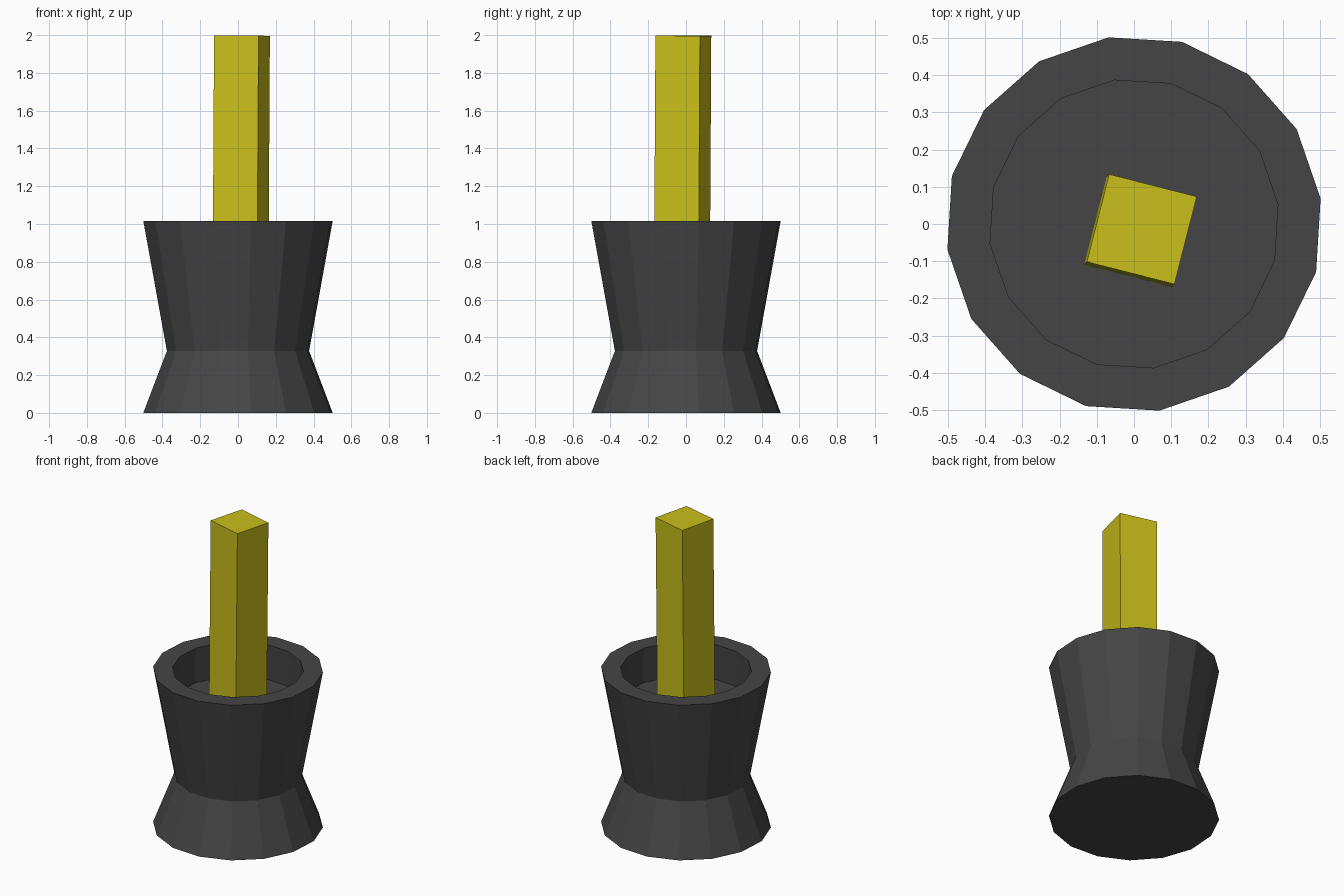
import bpy, bmesh, math
from mathutils import Matrix, Vector

if "Cube" in bpy.data.objects:
    bpy.data.objects.remove(bpy.data.objects["Cube"])


def material(name, color):
    m = bpy.data.materials.new(name)
    m.diffuse_color = (*color, 1)
    m.use_nodes = True
    m.node_tree.nodes["Principled BSDF"].inputs["Base Color"].default_value = m.diffuse_color
    return m


def finish(bm, name, mat):
    bmesh.ops.recalc_face_normals(bm, faces=bm.faces)
    me = bpy.data.meshes.new(name)
    bm.to_mesh(me)
    bm.free()
    me.materials.append(mat)
    ob = bpy.data.objects.new(name, me)
    bpy.context.collection.objects.link(ob)
    return ob


# Mortar bowl: 16-sided profile (radius, height) from base, up the outside, down inside
SIDES, OFFSET = 16, math.radians(7.75)
profile = [(0.506, 0), (0.38, 0.328), (0.506, 1.017), (0.39, 1.017), (0.39, 0.79)]
bm = bmesh.new()
rings = [[bm.verts.new((r * math.cos(OFFSET + math.tau * i / SIDES),
                        r * math.sin(OFFSET + math.tau * i / SIDES), z))
          for i in range(SIDES)] for r, z in profile]
for a, b in zip(rings, rings[1:]):
    for i in range(SIDES):
        j = (i + 1) % SIDES
        bm.faces.new((a[i], a[j], b[j], b[i]))
bm.faces.new(rings[0])
bm.faces.new(rings[-1])
finish(bm, "mortar_bowl", material("dark_stone", (0.06, 0.06, 0.06)))

# Pestle: square bar, turned and leaning very slightly, standing on the bowl floor
bottom, top = Vector((0.014, -0.021, 0.79)), Vector((0.021, -0.014, 1.997))
axis = top - bottom
tilt = Vector((0, 0, 1)).rotation_difference(axis).to_matrix().to_4x4()
bm = bmesh.new()
bmesh.ops.create_cube(bm, size=1, matrix=Matrix.Translation((top + bottom) / 2) @ tilt
                      @ Matrix.Rotation(math.radians(-14.3), 4, 'Z')
                      @ Matrix.Diagonal((0.243, 0.243, axis.length, 1)))
finish(bm, "pestle", material("yellow", (0.59, 0.52, 0.011)))
